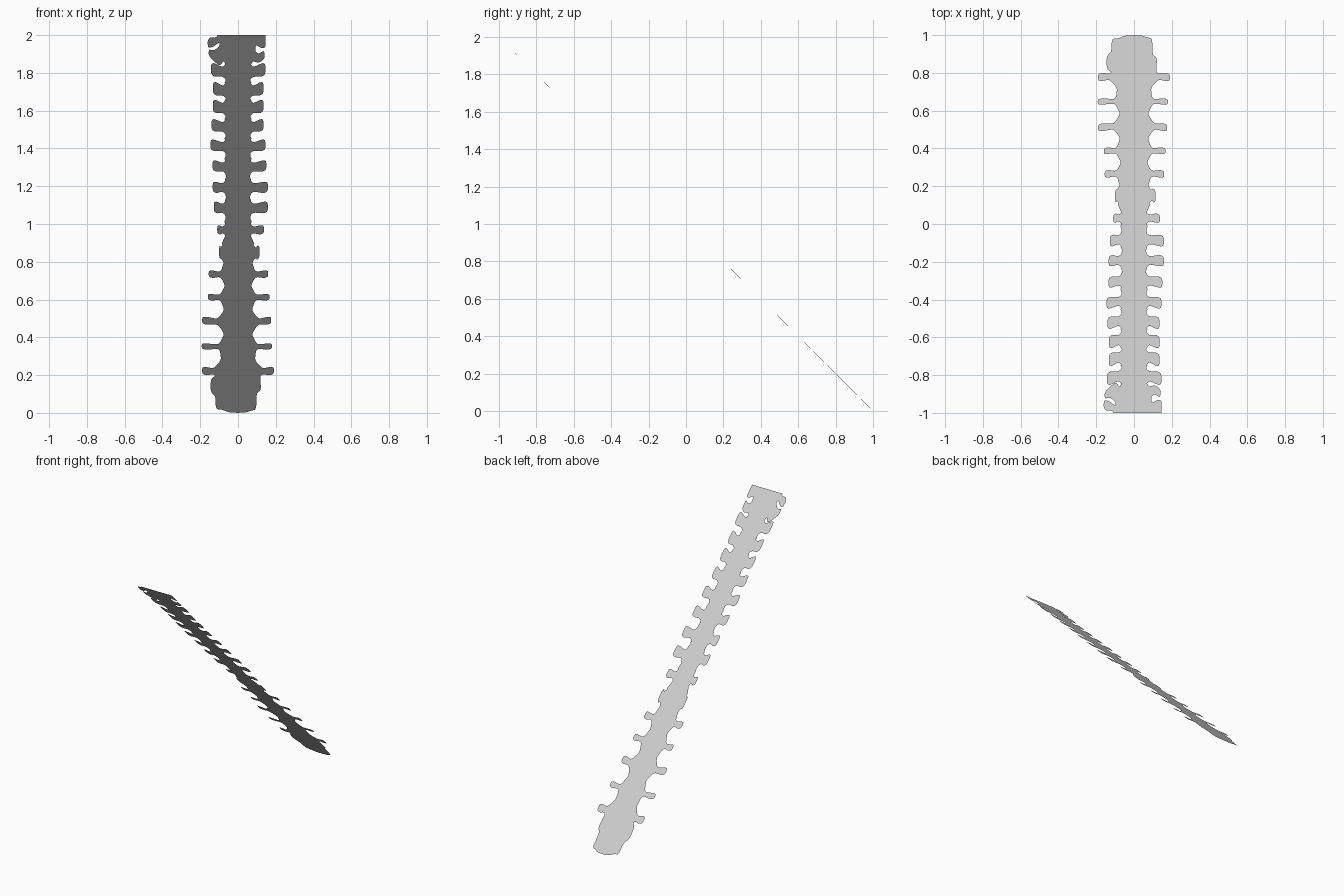
import bpy, bmesh, math
from mathutils import Vector
from mathutils.geometry import delaunay_2d_cdt

# Vertebrae, top to bottom: height, left reach, right reach, tip half height,
# neck half width, half width of the disc below, tip rise
VERTEBRAE = [
    (1.808, .143, .145, .032, .070, .066, .010),
    (1.708, .133, .135, .032, .068, .066, .010),
    (1.616, .133, .135, .032, .070, .066, .008),
    (1.516, .140, .135, .030, .070, .066, .008),
    (1.412, .145, .145, .028, .070, .066, .006),
    (1.303, .135, .150, .027, .070, .063, .006),
    (1.195, .134, .158, .027, .072, .063, .000),
    (1.085, .128, .158, .028, .072, .066, .004),
    (0.970, .110, .137, .022, .070, .080, .000),
    (0.850, .100, .114, .034, .084, .076, .000),
    (0.735, .155, .160, .018, .090, .070, .000),
    (0.613, .160, .167, .016, .094, .074, .000),
    (0.485, .190, .176, .019, .104, .074, .004),
    (0.352, .192, .180, .015, .100, .090, .000),
    (0.222, .190, .190, .020, .122, .130, .000),
]


def side_profile(side):
    """Half outline from top to bottom; side is -1 (left) or 1 (right)."""
    # Top block and drooping second process
    if side < 0:
        pts = [(.108, 2.0), (.115, 1.988), (.150, 1.988), (.162, 1.965), (.158, 1.932),
               (.130, 1.938), (.100, 1.962), (.096, 1.945), (.125, 1.918),
               (.155, 1.925), (.155, 1.890), (.115, 1.850), (.095, 1.838), (.075, 1.866)]
    else:
        pts = [(.145, 2.0), (.147, 1.935), (.125, 1.930), (.095, 1.950),
               (.090, 1.915), (.110, 1.900), (.138, 1.920), (.142, 1.875),
               (.110, 1.852), (.080, 1.862)]
    # Transverse processes with the disc between each pair
    for i, (z, left, right, h, neck, disc, rise) in enumerate(VERTEBRAE):
        reach = left if side < 0 else right
        t = z + rise
        pts += [(neck - .003, z + h * 1.15), (neck + .012, z + h * .7),
                (reach * .90, t + h * 1.1), (reach, t + h * .9),
                (reach, t - h * .8), (reach * .86, t - h * 1.2),
                (neck + .012, z - h * .85), (neck - .004, z - h * 1.3)]
        if i < len(VERTEBRAE) - 1:
            gap = z - VERTEBRAE[i + 1][0]
            pts += [(disc, z - gap * .50), (disc + .006, z - gap * .62)]
    # Sacral block
    if side < 0:
        pts += [(.140, .185), (.148, .140), (.140, .105), (.118, .085),
                (.118, .020), (.085, .018), (.050, .003)]
    else:
        pts += [(.118, .190), (.122, .120), (.098, .105), (.097, .018),
                (.070, .012), (.045, .003)]
    return [(side * x, z) for x, z in pts]


def round_corners(pts, passes=2):
    for _ in range(passes):
        out = []
        for (x0, z0), (x1, z1) in zip(pts, pts[1:]):
            out += [(x0 * .8 + x1 * .2, z0 * .8 + z1 * .2),
                    (x0 * .2 + x1 * .8, z0 * .2 + z1 * .8)]
        pts = [pts[0]] + out + [pts[-1]]
    return pts


def ring(start, count):
    return [(start + i, start + (i + 1) % count) for i in range(count)]


# Outline of the whole column (open along the flat top) and the small
# opening above the sacrum
outline = round_corners(side_profile(1) + [(0, 0)] + side_profile(-1)[::-1])
opening = [(.012 + .013 * math.cos(a * math.tau / 8), .262 + .006 * math.sin(a * math.tau / 8))
           for a in range(8)]
points = [Vector(p) for p in outline + opening]
edges = ring(0, len(outline)) + ring(len(outline), len(opening))
verts, _, faces, *_ = delaunay_2d_cdt(points, edges, [], 4, 1e-5)

# The sheet leans back at 45 degrees: y = 1 - z
bm = bmesh.new()
bverts = [bm.verts.new((x, 1 - z, z)) for x, z in verts]
for f in faces:
    face = bm.faces.new([bverts[i] for i in f])
    face.normal_update()
    if face.normal.z < 0:
        face.normal_flip()

mesh = bpy.data.meshes.new("spine_sheet")
bm.to_mesh(mesh)
bm.free()
bpy.context.collection.objects.link(bpy.data.objects.new("spine_sheet", mesh))
